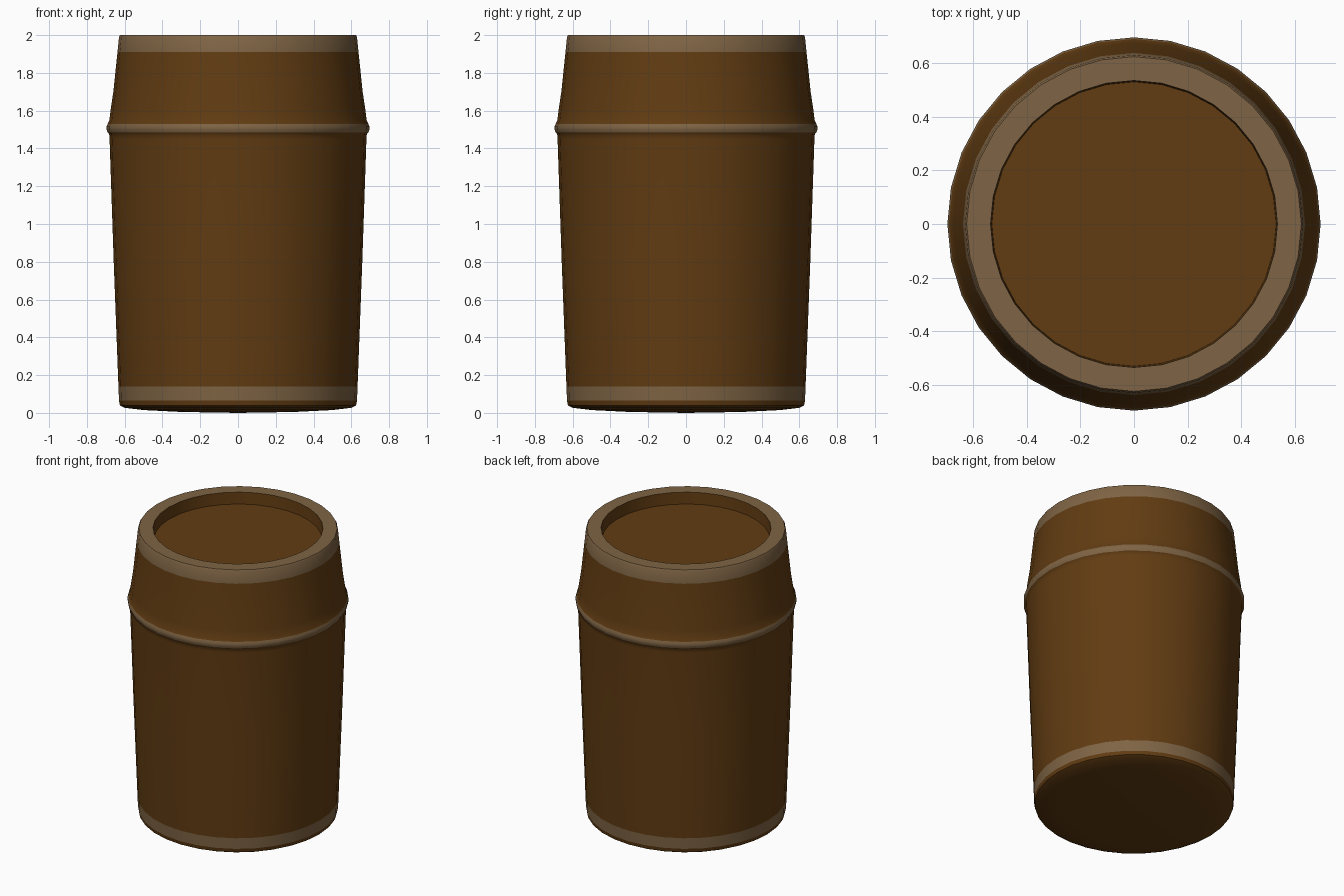
import bpy, bmesh, math

if "Cube" in bpy.data.objects:
    bpy.data.objects.remove(bpy.data.objects["Cube"])

SIDES = 32


def material(name, rgb):
    m = bpy.data.materials.new(name)
    m.diffuse_color = (*rgb, 1)
    m.use_nodes = True
    m.node_tree.nodes["Principled BSDF"].inputs["Base Color"].default_value = m.diffuse_color
    return m


wood = material("wood", (0.12, 0.045, 0.006))
metal = material("metal", (0.21, 0.127, 0.058))


def lathe(name, profile, mat):
    """Revolve (radius, z) points, listed bottom-centre outward, up and back in."""
    bm = bmesh.new()
    rings = []
    for r, z in profile:
        if r == 0:
            rings.append([bm.verts.new((0, 0, z))] * SIDES)
        else:
            rings.append([bm.verts.new((r * math.cos(2 * math.pi * i / SIDES),
                                        r * math.sin(2 * math.pi * i / SIDES), z))
                          for i in range(SIDES)])
    for a, b in zip(rings, rings[1:]):
        for i in range(SIDES):
            k = (i + 1) % SIDES
            bm.faces.new(list(dict.fromkeys((a[i], a[k], b[k], b[i]))))
    mesh = bpy.data.meshes.new(name)
    bm.to_mesh(mesh)
    bm.free()
    mesh.materials.append(mat)
    ob = bpy.data.objects.new(name, mesh)
    bpy.context.collection.objects.link(ob)
    bpy.ops.object.select_all(action='DESELECT')
    ob.select_set(True)
    bpy.context.view_layer.objects.active = ob
    bpy.ops.object.shade_smooth_by_angle(angle=math.radians(35))


# Slightly domed base with a rounded edge
lathe("base", [(0, 0), (0.3, 0.005), (0.5, 0.015), (0.6, 0.027),
               (0.625, 0.04), (0.63, 0.065)], wood)
# Band around the foot
lathe("bottom_band", [(0.63, 0.065), (0.633, 0.14)], metal)
# Tapered lower body, flaring into the hoop
lathe("lower_body", [(0.633, 0.14), (0.658, 0.8), (0.68, 1.45), (0.682, 1.475),
                     (0.69, 1.485)], wood)
# Raised hoop at the widest point
lathe("middle_hoop", [(0.69, 1.485), (0.696, 1.5), (0.696, 1.515), (0.69, 1.53)], metal)
# Shoulder narrowing to the rim
lathe("upper_body", [(0.69, 1.53), (0.681, 1.55), (0.675, 1.6), (0.66, 1.7),
                     (0.638, 1.91)], wood)
# Flat-topped rim
lathe("top_rim", [(0.638, 1.91), (0.63, 1.99), (0.624, 2.0), (0.535, 2.0)], metal)
# Recessed lid with its inner wall
lathe("lid", [(0.535, 2.0), (0.53, 1.92), (0, 1.92)], wood)
